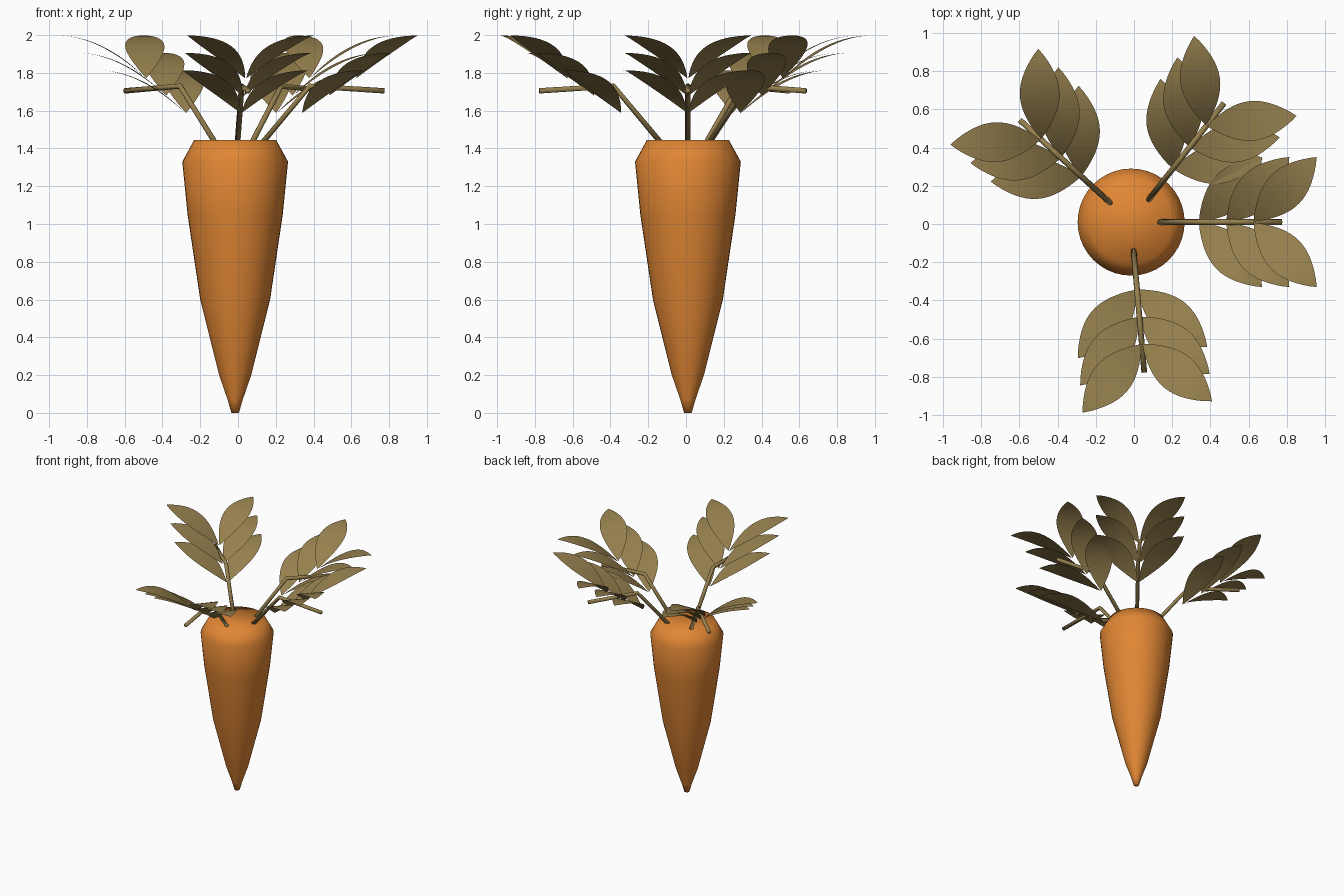
import bpy, bmesh, math
from mathutils import Vector

if "Cube" in bpy.data.objects:
    bpy.data.objects.remove(bpy.data.objects["Cube"])

CX, CY = -0.015, 0.01          # axis of the carrot


def material(name, rgb):
    m = bpy.data.materials.new(name)
    m.diffuse_color = (*rgb, 1)
    m.use_nodes = True
    m.node_tree.nodes["Principled BSDF"].inputs["Base Color"].default_value = m.diffuse_color
    return m


orange = material("carrot_orange", (0.75, 0.24, 0.034))
olive = material("leaf_olive", (0.305, 0.216, 0.076))


def finish(name, bm, mat):
    me = bpy.data.meshes.new(name)
    bm.to_mesh(me)
    bm.free()
    me.materials.append(mat)
    for p in me.polygons:
        p.use_smooth = True
    ob = bpy.data.objects.new(name, me)
    bpy.context.collection.objects.link(ob)
    return ob


def skin(bm, rings):
    """Bridge closed rings of points and cap both ends."""
    vs = [[bm.verts.new(p) for p in r] for r in rings]
    n = len(vs[0])
    for a, b in zip(vs, vs[1:]):
        for i in range(n):
            j = (i + 1) % n
            bm.faces.new((a[i], a[j], b[j], b[i]))
    bm.faces.new(vs[0][::-1])
    bm.faces.new(vs[-1])
    bmesh.ops.recalc_face_normals(bm, faces=bm.faces)


# root: lathed profile (radius, height)
profile = [(0.02, 0), (0.04, 0.07), (0.085, 0.2), (0.185, 0.6), (0.252, 1.05),
           (0.28, 1.33), (0.217, 1.445)]
bm = bmesh.new()
skin(bm, [[(CX + r * math.cos(k * math.tau / 40), CY + r * math.sin(k * math.tau / 40), z)
           for k in range(40)] for r, z in profile])
finish("carrot_root", bm, orange)


def frond_point(angle, r, t, z):
    """Radial distance r, sideways offset t, height z along a frond."""
    c, s = math.cos(angle), math.sin(angle)
    return Vector((CX + r * c - t * s, CY + r * s + t * c, z))


def stem(name, angle, radius=0.015, sides=10):
    path = [(0.135, 1.42), (0.395, 1.73), (0.79, 1.705)]
    tilts = [(-0.77, 0.64), (-0.35, 0.94), (0.06, 1.0)]   # ring up-direction
    rings = []
    for (r, z), (ur, uz) in zip(path, tilts):
        rings.append([frond_point(angle, r + radius * ur * math.sin(a), radius * math.cos(a),
                                  z + radius * uz * math.sin(a))
                      for a in (k * math.tau / sides for k in range(sides))])
    bm = bmesh.new()
    skin(bm, rings)
    finish(name, bm, olive)


def leaves(name, angle, steps=16):
    bm = bmesh.new()
    for k in range(3):
        r0, z0 = 0.355 + 0.143 * k, 1.588 + 0.092 * k
        for side in (1, -1):
            rows = []
            for i in range(steps + 1):
                u = i / steps
                w = 0.104 * max(math.sin(math.pi * u), 0) ** 0.9
                z = z0 + 0.226 * (1 - (1 - u) ** 2)
                # blade runs diagonally outwards and arches over
                rows.append([bm.verts.new(frond_point(
                    angle, r0 + 0.33 * u - q * w * 0.707,
                    side * (0.003 + 0.337 * u + q * w * 0.707), z)) for q in (-1, 0, 1)])
            for a, b in zip(rows, rows[1:]):
                for j in (0, 1):
                    f = (a[j], b[j], b[j + 1], a[j + 1])
                    bm.faces.new(f if side == 1 else f[::-1])
    bmesh.ops.remove_doubles(bm, verts=bm.verts, dist=0.0005)
    finish(name, bm, olive)


# four fronds around the crown
for label, deg in (("right", 0), ("back_right", 52), ("back_left", 137.5), ("front", -85)):
    stem("stem_" + label, math.radians(deg))
    leaves("leaves_" + label, math.radians(deg))
